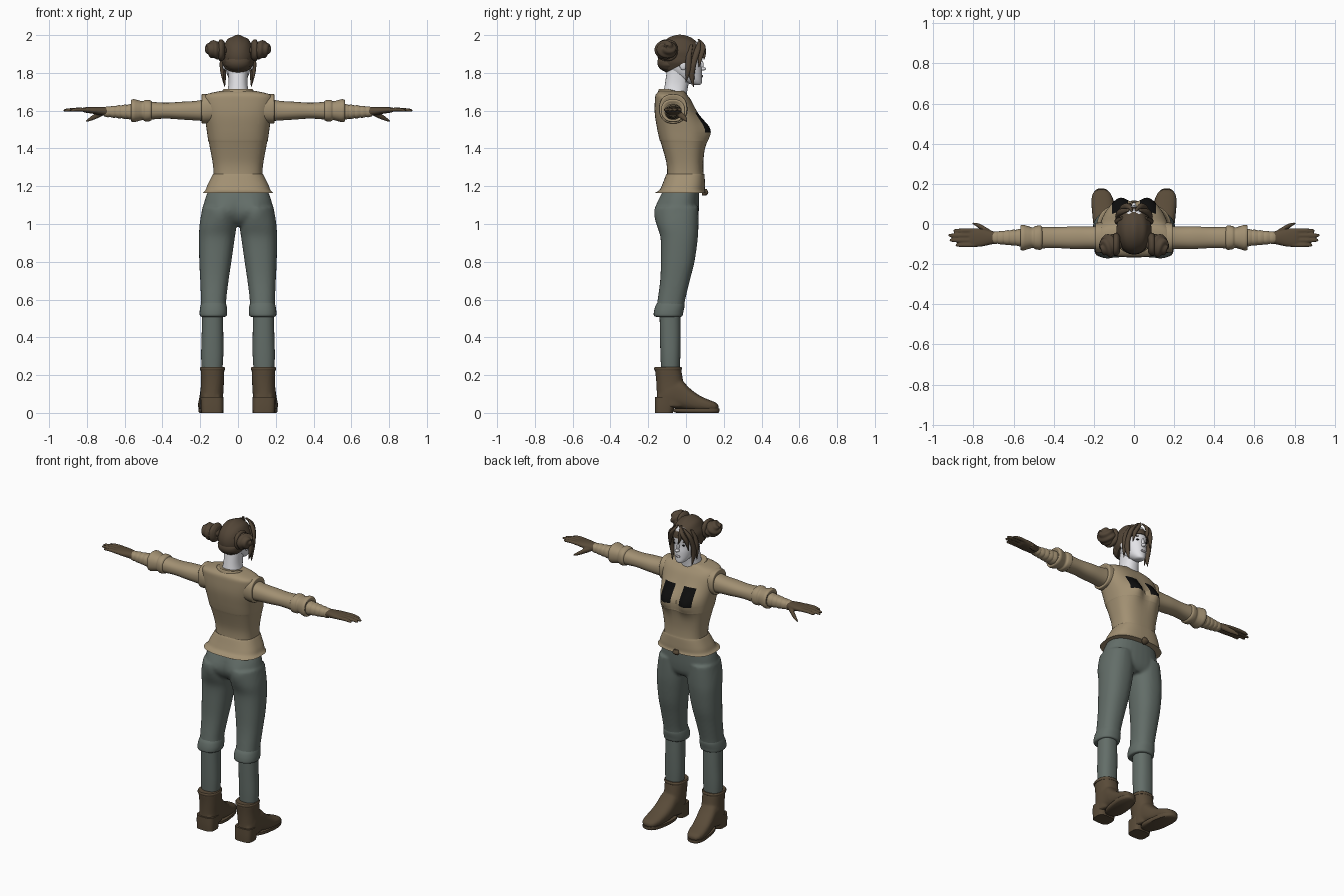
import bpy, bmesh, math
from mathutils import Matrix, Vector
from mathutils.bvhtree import BVHTree

if "Cube" in bpy.data.objects:
    bpy.data.objects.remove(bpy.data.objects["Cube"])


def material(name, *rgb):
    m = bpy.data.materials.new(name)
    m.use_nodes = True
    m.diffuse_color = (*rgb, 1)
    bsdf = m.node_tree.nodes["Principled BSDF"]
    bsdf.inputs["Base Color"].default_value = (*rgb, 1)
    return m


TAN = material("tan cloth", .36, .28, .17)
GREEN = material("grey green cloth", .125, .155, .14)
BROWN = material("brown leather", .10, .07, .04)
HAIR = material("dark brown hair", .085, .06, .038)
SKIN = material("pale skin", .8, .8, .83)
LIP = material("grey lips", .4, .38, .4)
BLACK = material("black", .004, .004, .004)


def catmull(rows, steps):
    """Smooth curve through a list of number rows."""
    out = []
    for i in range(len(rows) - 1):
        a, b, c, d = (rows[max(i - 1, 0)], rows[i], rows[i + 1], rows[min(i + 2, len(rows) - 1)])
        for k in range(steps):
            t = k / steps
            out.append([q + t / 2 * (r - p + t * (2*p - 5*q + 4*r - s + t * (3*(q - r) + s - p)))
                        for p, q, r, s in zip(a, b, c, d)])
    return out + [rows[-1]]


def skin(bm, axis, rings, n=32, power=2.3, steps=5, tweak=None):
    """Loft of rounded sections (position, a low, a high, b low, b high)."""
    loops = []
    for t, a0, a1, b0, b1 in catmull(rings, steps):
        loop = []
        for k in range(n):
            c, s = math.cos(math.tau * k / n), math.sin(math.tau * k / n)
            a = (a0 + a1) / 2 + (a1 - a0) / 2 * math.copysign(abs(c) ** (2 / power), c)
            b = (b0 + b1) / 2 + (b1 - b0) / 2 * math.copysign(abs(s) ** (2 / power), s)
            v = Vector({"x": (t, a, b), "y": (a, t, b), "z": (a, b, t)}[axis])
            if tweak:
                tweak(v)
            loop.append(bm.verts.new(v))
        loops.append(loop)
    for p, q in zip(loops, loops[1:]):
        for k in range(n):
            bm.faces.new((p[k], p[k - 1], q[k - 1], q[k]))
    bm.faces.new(loops[0])
    bm.faces.new(loops[-1])


def ball(bm, centre, size, turn=0, tweak=None):
    mat = Matrix.Translation(centre) @ Matrix.Rotation(turn, 4, "Y") @ Matrix.Diagonal((*size, 1))
    made = bmesh.ops.create_uvsphere(bm, u_segments=48, v_segments=24, radius=1)["verts"]
    for v in made:
        if tweak:
            tweak(v.co)
        v.co = mat @ v.co


def finish(bm, name, *mats, mirror=False, voxel=0):
    bmesh.ops.recalc_face_normals(bm, faces=bm.faces)
    me = bpy.data.meshes.new(name)
    bm.to_mesh(me)
    bm.free()
    for m in mats:
        me.materials.append(m)
    for p in me.polygons:
        p.use_smooth = True
    me.set_sharp_from_angle(angle=math.radians(50))
    ob = bpy.data.objects.new(name, me)
    bpy.context.collection.objects.link(ob)
    if mirror:
        ob.modifiers.new("mirror", "MIRROR")
    if voxel:
        r = ob.modifiers.new("blend", "REMESH")
        r.mode, r.voxel_size, r.use_smooth_shade = "VOXEL", voxel, True
        ob.modifiers.new("soften", "SMOOTH").iterations = 4
    return ob


def part(name, mat, axis, rings, mirror=False, **kw):
    bm = bmesh.new()
    skin(bm, axis, rings, **kw)
    return finish(bm, name, mat, mirror=mirror)


def blob(name, mat, centre, size, mirror=False, **kw):
    bm = bmesh.new()
    ball(bm, centre, size, **kw)
    return finish(bm, name, mat, mirror=mirror)


def sym(z, x, y0, y1):
    return (z, -x, x, y0, y1)


# Jacket body with bust and two dark chest patches
def bust(v):
    if v.y > 0:
        d = ((abs(v.x) - .07) / .055) ** 2 + ((v.z - 1.5) / .065) ** 2
        v.y += .042 * math.exp(-d) * min(1, v.y / .04)


bm = bmesh.new()
skin(bm, "z", [sym(1.165, .186, -.165, .105), sym(1.18, .172, -.14, .1), sym(1.21, .16, -.125, .1),
               sym(1.262, .134, -.105, .098), sym(1.266, .129, -.1, .093), sym(1.33, .135, -.105, .092),
               sym(1.436, .155, -.135, .102), sym(1.442, .158, -.139, .102), sym(1.5, .166, -.152, .092),
               sym(1.58, .178, -.165, .062), sym(1.65, .186, -.165, .03), sym(1.685, .17, -.16, .005),
               sym(1.705, .09, -.14, -.01)], n=64, power=2.7, tweak=bust)
for x in (-.11, -.03, .03, .11):
    bmesh.ops.bisect_plane(bm, geom=bm.verts[:] + bm.edges[:] + bm.faces[:],
                           plane_co=(x, 0, 0), plane_no=(1, 0, 0))
for z in (1.485, 1.59):
    bmesh.ops.bisect_plane(bm, geom=bm.verts[:] + bm.edges[:] + bm.faces[:],
                           plane_co=(0, 0, z), plane_no=(0, 0, 1))
for f in bm.faces:
    c = f.calc_center_median()
    f.material_index = int(c.y > 0 and .03 < abs(c.x) < .11 and 1.485 < c.z < 1.59)
finish(bm, "jacket", TAN, BLACK)


def slope(v):
    v.z -= .25 * (v.y + .1) if v.y > -.1 else 0


part("collar", TAN, "z", [sym(1.67, .105, -.155, .03), sym(1.7, .088, -.148, .012),
                          sym(1.715, .08, -.142, .0), sym(1.713, .068, -.13, -.01)], tweak=slope)
part("hem_knot", BROWN, "z", [sym(1.15, .012, .085, .105), sym(1.165, .022, .085, .118),
                              sym(1.185, .014, .085, .11)])

# Sleeves, rolled cuffs and wrist wraps
def around(x, ry, rz, z=1.6, y=-.068):
    return (x, y - ry, y + ry, z - rz, z + rz)


part("shoulder_cap", TAN, "x", [around(.13, .075, .075, 1.61), around(.175, .075, .078, 1.61),
                                around(.192, .07, .075, 1.61), around(.188, .05, .05, 1.61)], True)
part("sleeve", TAN, "x", [around(.15, .06, .062, 1.605), around(.22, .056, .052), around(.3, .056, .047),
                          around(.38, .052, .042), around(.45, .053, .046), around(.48, .055, .05)], True)
part("rolled_cuff", TAN, "x", [around(.455, .048, .045), around(.465, .06, .055), around(.49, .058, .057),
                               around(.505, .051, .05), around(.53, .058, .056), around(.552, .064, .061),
                               around(.566, .058, .055), around(.56, .04, .04)], True)
for i in range(5):
    x, r = .555 + .03 * i, .043 - .003 * i
    part(f"wrist_wrap_{i + 1}", TAN, "x", [around(x, r - .002, r - .004, 1.594), around(x + .015, r, r - .002, 1.594),
                                           around(x + .034, r - .004, r - .007, 1.594)], True)

# Gloved hands
bm = bmesh.new()
skin(bm, "x", [around(.68, .028, .024, 1.594), around(.72, .036, .022, 1.598), around(.77, .046, .018, 1.602),
               around(.81, .044, .014, 1.604), around(.822, .035, .009, 1.604)])
for y, tip in ((-.033, .9), (-.057, .926), (-.081, .92), (-.105, .89)):
    skin(bm, "x", [around(.79, .011, .011, 1.604, y), around((.8 + tip) / 2, .011, .01, 1.606, y),
                   around(tip - .012, .009, .008, 1.602, y), around(tip, .003, .003, 1.6, y)], n=12)
skin(bm, "x", [around(.705, .014, .014, 1.592, -.05), around(.74, .016, .017, 1.578, -.03),
               around(.775, .012, .013, 1.56, -.008), around(.805, .005, .005, 1.544, .004)], n=12)
finish(bm, "gloves", BROWN, mirror=True, voxel=.005)

# Trousers
def seat(v):
    if v.y < -.05:
        v.y -= .028 * math.exp(-((abs(v.x) - .085) / .065) ** 2 - ((v.z - 1.07) / .07) ** 2)


bm = bmesh.new()
skin(bm, "z", [sym(1.19, .15, -.115, .07), sym(1.14, .172, -.135, .07), sym(1.07, .19, -.145, .068),
               sym(1.02, .198, -.13, .06), sym(.99, .17, -.1, .04)], tweak=seat)
skin(bm, "z", [(1.09, .015, .188, -.14, .065), (1, .008, .203, -.148, .066), (.92, .018, .207, -.134, .062),
               (.8, .035, .205, -.133, .045), (.7, .05, .2, -.137, .02), (.6, .062, .196, -.15, -.004),
               (.55, .062, .196, -.158, -.012)], tweak=seat)
finish(bm, "trousers", GREEN, mirror=True, voxel=.009)
part("trouser_cuff", GREEN, "z", [(.585, .066, .193, -.15, -.01), (.565, .06, .199, -.162, -.008),
                                  (.535, .057, .203, -.17, -.014), (.512, .062, .2, -.168, -.02),
                                  (.508, .08, .18, -.14, -.04)], True)
part("lower_leg", GREEN, "z", [(.56, .08, .19, -.14, -.03), (.42, .078, .192, -.138, -.028),
                               (.3, .078, .195, -.135, -.03), (.2, .085, .19, -.13, -.035)], True)

# Boots
bm = bmesh.new()
skin(bm, "z", [(.235, .072, .198, -.165, -.026), (.17, .074, .196, -.158, -.015), (.1, .078, .198, -.155, .0),
               (.03, .082, .196, -.158, .0)])
skin(bm, "y", [(-.15, .1, .178, .04, .1), (-.1, .08, .198, .03, .17), (-.03, .083, .2, .02, .175),
               (.02, .087, .205, .012, .13), (.07, .095, .21, .008, .093), (.12, .103, .212, .008, .07),
               (.155, .118, .204, .012, .056), (.172, .14, .184, .02, .04)], power=2.6)
finish(bm, "boots", BROWN, mirror=True, voxel=.007)
part("boot_rim", BROWN, "z", [(.225, .07, .2, -.166, -.024), (.235, .068, .202, -.169, -.021),
                              (.243, .072, .198, -.165, -.025)], True)
part("boot_heel", BROWN, "z", [(.0, .078, .194, -.164, -.07), (.04, .077, .197, -.165, -.06),
                               (.085, .077, .198, -.164, -.05)], True, power=3.5)


def toe_out(v):
    v.x += .12 * max(0, v.y + .03)


part("boot_sole", BROWN, "z", [(.0, .085, .19, -.05, .17), (.008, .08, .196, -.07, .177), (.022, .08, .196, -.07, .177)],
     True, power=2.6, tweak=toe_out)

# Head, neck and face
part("neck", SKIN, "z", [sym(1.64, .07, -.13, .0), sym(1.7, .056, -.118, .006), sym(1.75, .05, -.11, .015),
                         sym(1.82, .052, -.1, .03)])
bm = bmesh.new()
skin(bm, "z", [sym(1.737, .015, .04, .075), sym(1.745, .03, .01, .083), sym(1.77, .049, -.04, .084),
               sym(1.81, .063, -.09, .084), sym(1.85, .07, -.115, .08), sym(1.9, .073, -.125, .082),
               sym(1.95, .065, -.11, .068), sym(1.98, .03, -.06, .03)], power=2.1)
surface = BVHTree.FromBMesh(bm)
finish(bm, "head", SKIN)


def face_spot(name, mat, x, z, size, mirror=False, turn=0):
    hit = surface.ray_cast(Vector((x, 1, z)), Vector((0, -1, 0)))[0]
    blob(name, mat, hit, size, mirror, turn=turn)


face_spot("eye", BLACK, .031, 1.856, (.012, .004, .005), True, .12)
face_spot("eyebrow", HAIR, .033, 1.878, (.017, .004, .0035), True, .1)
face_spot("lips", LIP, 0, 1.783, (.017, .007, .007))
face_spot("nose_tip", SKIN, 0, 1.822, (.012, .024, .01))
face_spot("nose_bridge", SKIN, 0, 1.842, (.008, .012, .028))
blob("ear", SKIN, (.073, -.015, 1.845), (.01, .02, .03), True)

# Hair cap with combed ridges, cut along the hairline
def comb(v):
    v *= 1 + .022 * math.cos(12 * math.atan2(v.x, v.z + .3)) * (1 - abs(v.y))


bm = bmesh.new()
ball(bm, (0, -.032, 1.889), (.088, .118, .111), tweak=comb)
cut = bmesh.ops.bisect_plane(bm, geom=bm.verts[:] + bm.edges[:] + bm.faces[:], plane_co=(0, -.13, 1.79),
                             plane_no=(0, .5, -1), clear_outer=True)
bmesh.ops.holes_fill(bm, edges=[e for e in bm.edges if e.is_boundary])
finish(bm, "hair_cap", HAIR)
blob("nape_hair", HAIR, (0, -.09, 1.855), (.07, .062, .05), tweak=comb)

# Side buns made of a core and wound coils
def swirl(v):
    v *= 1 + .07 * math.sin(3 * math.atan2(v.y, v.x) + 9 * v.z)


blob("hair_bun", HAIR, (.118, -.107, 1.922), (.047, .056, .055), True, turn=1.2, tweak=swirl)
part("bun_coil", HAIR, "x", [around(.07, .042, .042, 1.92, -.1), around(.083, .056, .056, 1.92, -.1),
                             around(.098, .055, .055, 1.92, -.102), around(.104, .04, .04, 1.92, -.102)], True)


# Fringe and long side locks
def strand(name, points, r, mirror=True):
    w = [r * .5] + [r] * (len(points) - 2) + [r * .1]
    part(name, HAIR, "z", [(z, x - s, x + s, y - s * 1.2, y + s * 1.2) for (x, y, z), s in zip(points, w)],
         mirror, n=12)


strand("side_lock", [(.03, .07, 1.965), (.066, .06, 1.92), (.08, .04, 1.85), (.076, .03, 1.79), (.07, .04, 1.725)], .013)
strand("ear_lock", [(.06, .03, 1.95), (.08, .015, 1.89), (.084, .012, 1.82), (.078, .0, 1.75)], .012)
strand("fringe_sweep", [(.01, .07, 1.975), (.035, .089, 1.94), (.058, .078, 1.89), (.067, .068, 1.83)], .012)
strand("fringe_tip", [(-.012, .065, 1.98), (-.022, .09, 1.945), (-.02, .094, 1.9), (-.012, .096, 1.87)], .009, False)
